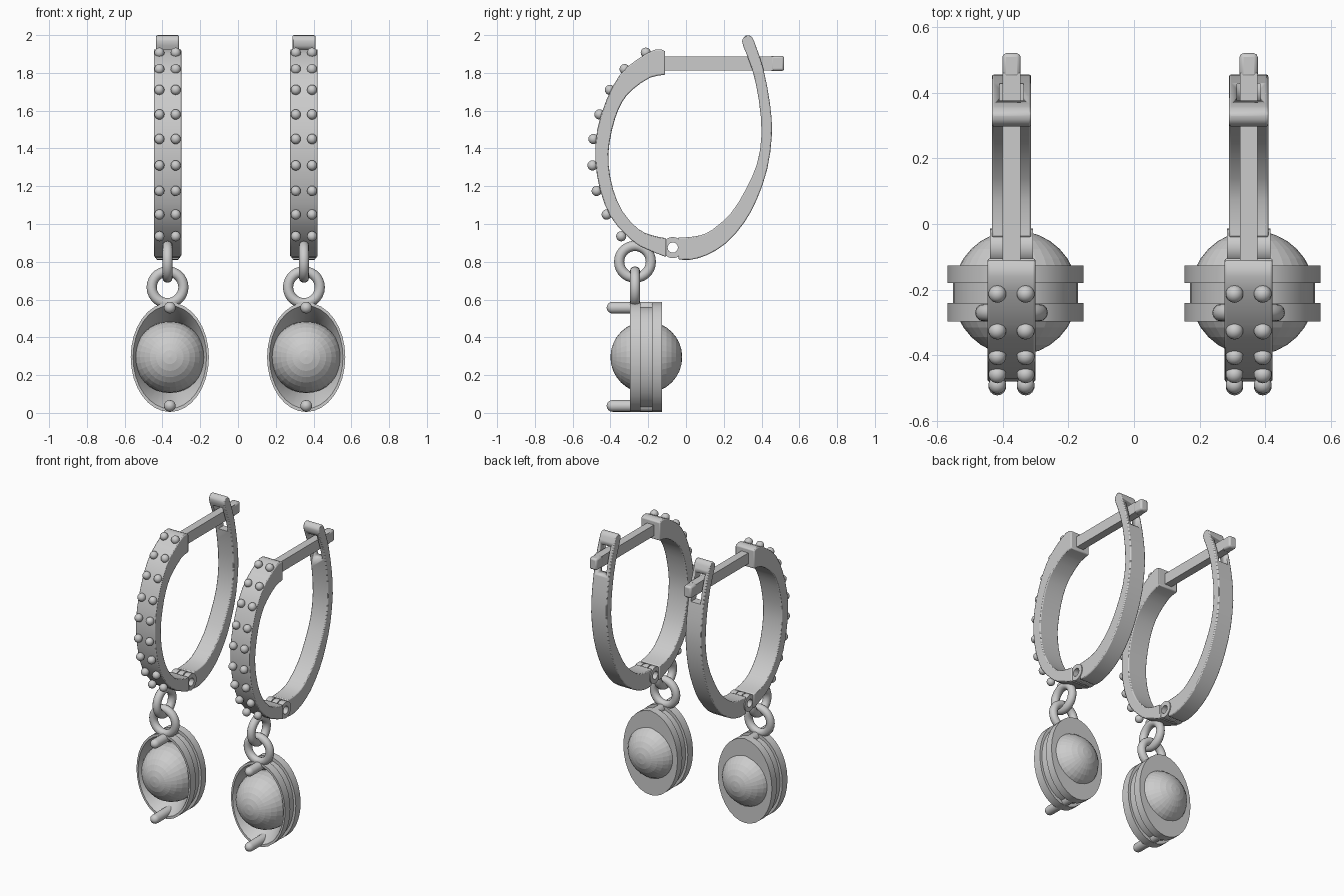
import bpy, bmesh, math
from mathutils import Vector

if "Cube" in bpy.data.objects:
    bpy.data.objects.remove(bpy.data.objects["Cube"])

BX = -0.012   # hoop centreline relative to the pendant centreline


def finish(bm, name, angle=35):
    bmesh.ops.recalc_face_normals(bm, faces=bm.faces)
    me = bpy.data.meshes.new(name)
    bm.to_mesh(me)
    bm.free()
    ob = bpy.data.objects.new(name, me)
    bpy.context.collection.objects.link(ob)
    activate(ob)
    if angle:
        bpy.ops.object.shade_smooth_by_angle(angle=math.radians(angle))
    return ob


def activate(ob):
    bpy.ops.object.select_all(action='DESELECT')
    ob.select_set(True)
    bpy.context.view_layer.objects.active = ob


def smooth_row(pts, n=2):
    """Catmull-Rom through the points."""
    p = [Vector(q) for q in pts]
    p = [2 * p[0] - p[1]] + p + [2 * p[-1] - p[-2]]
    out = []
    for i in range(1, len(p) - 2):
        a, b, c, d = p[i - 1:i + 3]
        for k in range(n):
            t = k / n
            out.append(0.5 * (2 * b + (c - a) * t + (2 * a - 5 * b + 4 * c - d) * t * t
                              + (3 * b - a - 3 * c + d) * t ** 3))
    return out + [p[-2]]


def skin(bm, rings, closed=False):
    n = len(rings[0])
    pairs = list(zip(rings, rings[1:])) + ([(rings[-1], rings[0])] if closed else [])
    for r, s in pairs:
        for j in range(n):
            bm.faces.new((r[j], r[(j + 1) % n], s[(j + 1) % n], s[j]))
    if not closed:
        bm.faces.new(rings[0])
        bm.faces.new(rings[-1])


def strip(name, outer, inner, width, x):
    """Curved bar of rectangular section between two (y, z) rows."""
    bm = bmesh.new()
    h = width / 2
    rings = [[bm.verts.new((x + s, q[0], q[1])) for s, q in ((-h, o), (h, o), (h, i), (-h, i))]
             for o, i in zip(smooth_row(outer), smooth_row(inner))]
    skin(bm, rings)
    ob = finish(bm, name)
    mod = ob.modifiers.new("edge", 'BEVEL')
    mod.width, mod.segments, mod.limit_method = 0.006, 2, 'ANGLE'
    mod.angle_limit = math.radians(40)
    return ob


def box(name, x, y, z):
    bm = bmesh.new()
    bmesh.ops.create_cube(bm, size=1)
    for v in bm.verts:
        v.co = [lo + (c + 0.5) * (hi - lo) for c, (lo, hi) in zip(v.co, (x, y, z))]
    return finish(bm, name)


def lathe(name, profile, centre, axis, rx=1, rz=1, seg=32, closed=False):
    """Turn (radius, offset) points about the x or y axis, optionally as an ellipse."""
    bm = bmesh.new()
    rings = []
    for r, d in profile:
        ring = []
        for k in range(seg):
            a = 2 * math.pi * k / seg
            u, w = r * rx * math.cos(a), r * rz * math.sin(a)
            co = Vector((u, d, w)) if axis == 'y' else Vector((d, u, w))
            ring.append(bm.verts.new(Vector(centre) + co))
        rings.append(ring)
    skin(bm, rings, closed)
    return finish(bm, name)


def link_ring(name, loc, rot):
    bpy.ops.mesh.primitive_torus_add(location=loc, rotation=rot, major_radius=0.084,
                                     minor_radius=0.027, major_segments=28, minor_segments=12)
    bpy.context.object.name = name
    bpy.ops.object.shade_smooth()


BAND_OUT = [(-.11, 1.915), (-.16, 1.925), (-.26, 1.87), (-.35, 1.79), (-.42, 1.66), (-.47, 1.5),
            (-.48, 1.34), (-.455, 1.18), (-.40, 1.04), (-.32, .945), (-.24, .88), (-.105, .825)]
BAND_IN = [(-.11, 1.79), (-.19, 1.775), (-.285, 1.71), (-.335, 1.65), (-.375, 1.56), (-.405, 1.43),
           (-.41, 1.315), (-.385, 1.18), (-.335, 1.065), (-.255, .975), (-.18, .94), (-.105, .925)]
HOOP_OUT = [(-.04, .813), (.02, .81), (.11, .835), (.215, .90), (.31, 1.01), (.375, 1.13), (.43, 1.29),
            (.455, 1.475), (.445, 1.635), (.41, 1.82), (.367, 1.95), (.352, 1.985), (.335, 2.0)]
HOOP_IN = [(-.04, .93), (.005, .93), (.075, .94), (.14, .97), (.24, 1.06), (.315, 1.18), (.375, 1.315),
           (.40, 1.475), (.385, 1.66), (.35, 1.82), (.302, 1.945), (.30, 1.98), (.318, 1.998)]
BEADS = [(-.213, 1.907), (-.325, 1.82), (-.403, 1.71), (-.458, 1.58), (-.49, 1.45), (-.495, 1.31),
         (-.473, 1.175), (-.42, 1.05), (-.343, .935)]


def earring(dx, side):
    bx = dx + BX
    # front band with two columns of beads
    strip(side + "_front_band", BAND_OUT, BAND_IN, 0.146, bx)
    bm = bmesh.new()
    for y, z in BEADS:
        for s in (-0.043, 0.043):
            new = bmesh.ops.create_uvsphere(bm, u_segments=14, v_segments=8, radius=0.027)
            bmesh.ops.translate(bm, verts=new['verts'], vec=(bx + s, y, z))
    finish(bm, side + "_band_beads", 60)

    # back hoop with a slot for the ear post
    hoop = strip(side + "_back_hoop", HOOP_OUT, HOOP_IN, 0.12, bx)
    slot = box("slot_cutter", (bx - .036, bx + .036), (.25, .55), (1.74, 1.925))
    slot.hide_render = True
    mod = hoop.modifiers.new("slot", 'BOOLEAN')
    mod.operation, mod.object, mod.solver = 'DIFFERENCE', slot, 'EXACT'
    activate(hoop)
    for m in list(hoop.modifiers):
        if m.type in {'BEVEL', 'BOOLEAN'}:
            bpy.ops.object.modifier_apply(modifier=m.name)
    bpy.data.objects.remove(slot)

    # ear post with a thicker tip
    box(side + "_ear_post", (bx - .027, bx + .027), (-.13, .46), (1.813, 1.888))
    tip = box(side + "_post_tip", (bx - .028, bx + .028), (.445, .52), (1.81, 1.89))
    mod = tip.modifiers.new("edge", 'BEVEL')
    mod.width, mod.segments = 0.012, 2

    # hinge knuckles with an open pin hole
    for k, (a, b) in enumerate(((-.066, -.026), (-.02, .02), (.026, .066))):
        lathe(f"{side}_hinge_knuckle_{k + 1}", [(.027, a), (.056, a), (.056, b), (.027, b)],
              (bx, -.07, .875), 'x', seg=24, closed=True)

    # two linked rings
    link_ring(side + "_upper_ring", (bx, -.27, .80), (0, math.pi / 2, 0))
    link_ring(side + "_lower_ring", (bx, -.27, .665), (math.pi / 2, 0, 0))

    # oval grooved setting, funnel-shaped at the front
    lathe(side + "_setting", [(.6, -.127), (1, -.127), (1, -.18), (.92, -.18), (.92, -.24), (1, -.24),
                              (1, -.297), (.94, -.297), (.6, -.15)],
          (dx, 0, .295), 'y', .207, .29, 32, True)

    # round stone, poles along y
    bpy.ops.mesh.primitive_uv_sphere_add(segments=32, ring_count=16, radius=.19,
                                         location=(dx, -.21, .295), rotation=(math.pi / 2, 0, 0))
    bpy.context.object.name = side + "_stone"

    # four prongs with rounded front ends
    r = .031
    dome = [(r * math.cos(t), -.389 - r * math.sin(t)) for t in (0, .4, .8, 1.2, 1.5)]
    for i, sx in enumerate((-.127, .127)):
        for j, z in enumerate((.037, .557)):
            lathe(f"{side}_prong_{2 * i + j + 1}", [(r, -.127)] + dome, (dx, 0, z), 'y', seg=16)


earring(-0.361, "left")
earring(0.361, "right")
